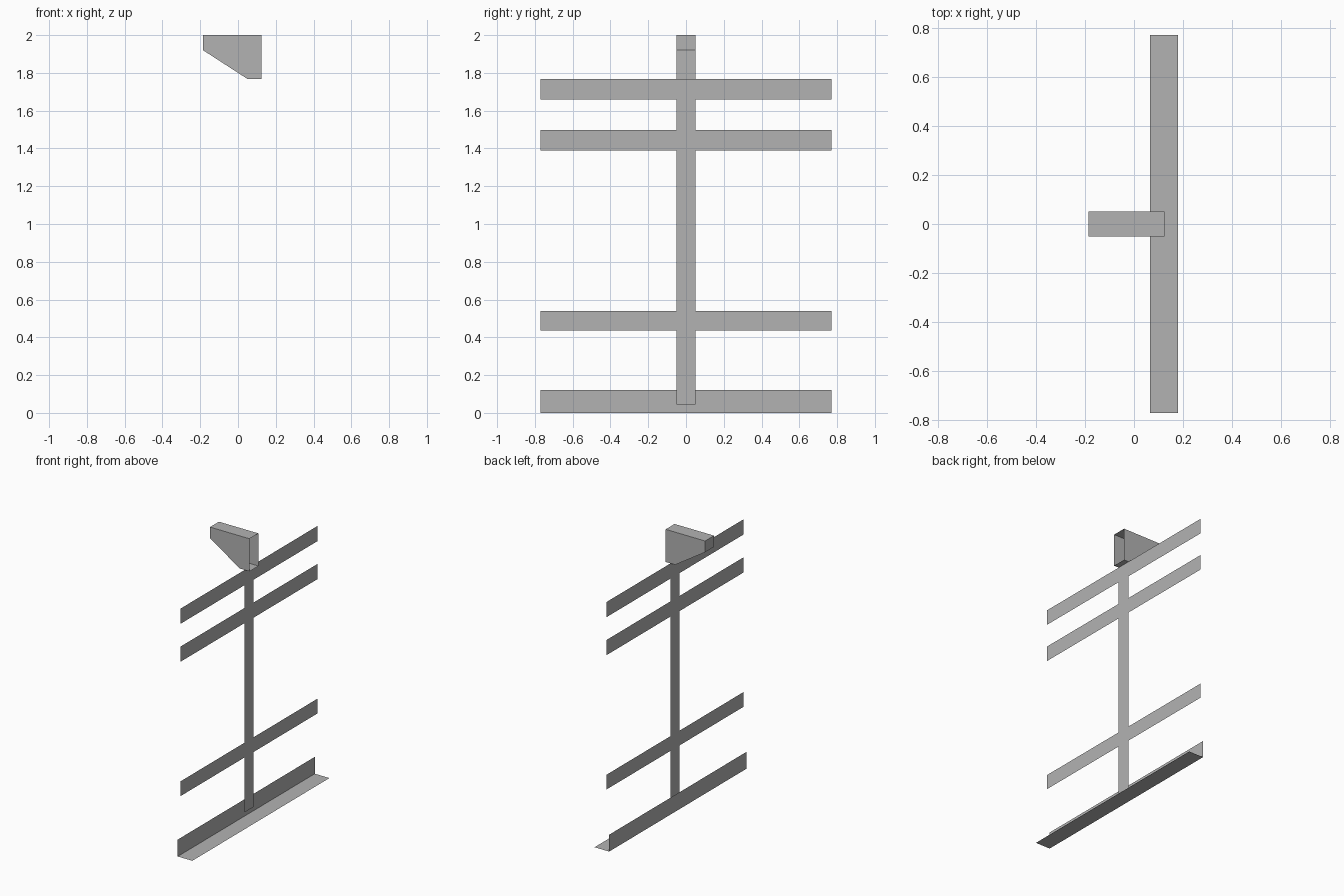
import bpy
import bmesh

cube = bpy.data.objects.get("Cube")
if cube:
    bpy.data.objects.remove(cube, do_unlink=True)

grey = bpy.data.materials.new("plain_grey")
grey.use_nodes = True
colour = (0.45, 0.45, 0.45, 1)
grey.diffuse_color = colour
grey.node_tree.nodes["Principled BSDF"].inputs["Base Color"].default_value = colour


def extrude_profile(name, points, half_width, close_sides=False):
    """Sweep an open (x, z) profile across y as a thin sheet."""
    bm = bmesh.new()
    near, far = [[bm.verts.new((x, y, z)) for x, z in points]
                 for y in (-half_width, half_width)]
    for i in range(len(points) - 1):
        bm.faces.new((near[i], near[i + 1], far[i + 1], far[i]))
    if close_sides:
        bm.faces.new(near)
        bm.faces.new(far[::-1])
    bmesh.ops.recalc_face_normals(bm, faces=bm.faces)
    mesh = bpy.data.meshes.new(name)
    bm.to_mesh(mesh)
    bm.free()
    mesh.materials.append(grey)
    obj = bpy.data.objects.new(name, mesh)
    bpy.context.collection.objects.link(obj)
    return obj


LENGTH, POST, PLANE = 0.77, 0.05, 0.087

# Angle-section base rail
extrude_profile("base_angle", [(0.065, 0.12), (0.065, 0), (0.18, 0)], LENGTH)

# Flat cross rails, with the post filling the gaps between them
bottom = 0.045
for name, low, high in (("lower", 0.435, 0.54), ("middle", 1.39, 1.498),
                        ("upper", 1.66, 1.768)):
    extrude_profile(name + "_rail", [(PLANE, low), (PLANE, high)], LENGTH)
    extrude_profile(name + "_post", [(PLANE, bottom), (PLANE, low)], POST)
    bottom = high

# Tapered top bracket, hollow and open on its +x end
extrude_profile("top_bracket", [(0.125, 1.768), (0.05, 1.768), (-0.185, 1.92),
                                (-0.185, 2), (0.125, 2)], POST, True)
